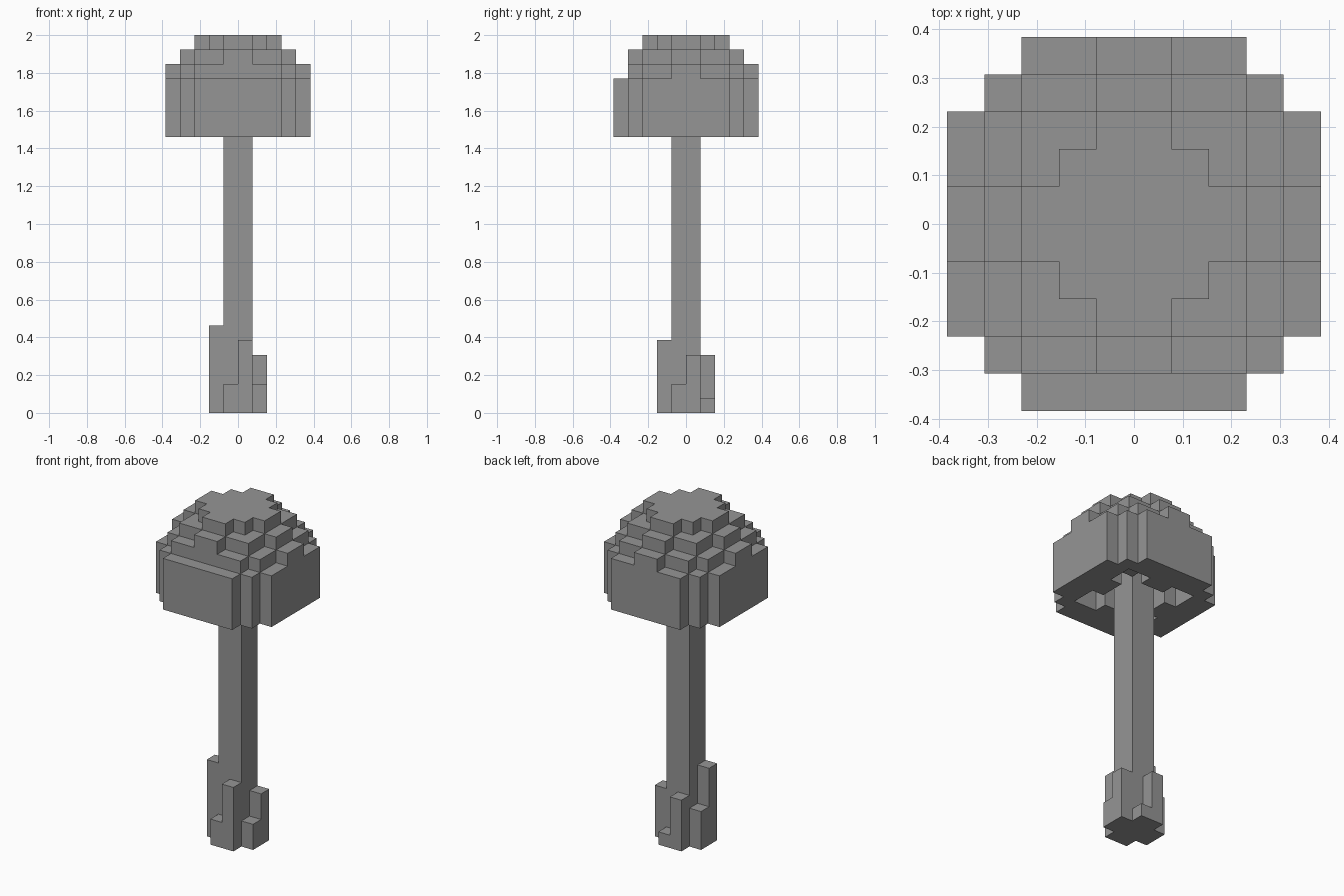
import bpy
import bmesh
import math
from mathutils import Vector

if "Cube" in bpy.data.objects:
    bpy.data.objects.remove(bpy.data.objects["Cube"])

UNIT = 2 / 26  # edge of one block

grey = bpy.data.materials.new("plain grey")
grey.use_nodes = True
grey.diffuse_color = (0.3, 0.3, 0.3, 1)
bsdf = next(n for n in grey.node_tree.nodes if n.type == "BSDF_PRINCIPLED")
bsdf.inputs["Base Color"].default_value = (0.3, 0.3, 0.3, 1)


def block(x0, x1, y0, y1, z0, z1):
    """Set of unit cells filling a box."""
    return {(x, y, z) for x in range(x0, x1) for y in range(y0, y1) for z in range(z0, z1)}


def layer(steps, z0, z1):
    """Stepped round plan: union of centred boxes given by half sizes."""
    cells = set()
    for a, b in steps:
        cells |= block(-a, a, -b, b, z0, z1)
    return cells


def build(name, cells):
    """Skin the outside of a set of cells and merge its flat faces."""
    bm = bmesh.new()
    for cell in cells:
        centre = Vector(cell) + Vector((0.5, 0.5, 0.5))
        for axis in range(3):
            for sign in (-1, 1):
                n = Vector((0, 0, 0))
                n[axis] = sign
                if tuple(int(c + d) for c, d in zip(cell, n)) in cells:
                    continue
                u = Vector((0, 0, 0))
                u[(axis + 1) % 3] = 0.5
                v = n.cross(u)
                mid = centre + n / 2
                corners = (mid - u - v, mid + u - v, mid + u + v, mid - u + v)
                bm.faces.new([bm.verts.new(c * UNIT) for c in corners])
    bmesh.ops.remove_doubles(bm, verts=bm.verts, dist=UNIT / 100)
    bmesh.ops.dissolve_limit(bm, angle_limit=math.radians(1), verts=bm.verts, edges=bm.edges)
    mesh = bpy.data.meshes.new(name)
    bm.to_mesh(mesh)
    bm.free()
    mesh.materials.append(grey)
    bpy.context.collection.objects.link(bpy.data.objects.new(name, mesh))


# Crown: stepped dome, its front rim one block lower than the others
crown = layer([(5, 3), (4, 4), (3, 5)], 19, 23)
crown |= layer([(5, 1), (4, 3), (3, 4), (1, 5)], 23, 24) - block(-5, 5, -5, -4, 23, 24)
crown |= layer([(4, 1), (3, 3), (1, 4)], 24, 25)
crown |= layer([(3, 1), (2, 2), (1, 3)], 25, 26)

# Hollow underside: square pocket with inward ribs and low inner corners
hollow = layer([(3, 3)], 19, 22)
ribs = layer([(3, 1), (1, 3)], 19, 22) - layer([(2, 2)], 19, 22)
low_corners = layer([(2, 2)], 20, 22) - layer([(2, 1), (1, 2)], 20, 22)
build("crown", crown - (hollow - ribs - low_corners))

# Trunk with uneven root blocks, two on each side
trunk = block(-1, 1, -1, 1, 0, 22)
roots = [
    (0, -2, 5), (-1, -2, 2),   # front
    (1, 0, 4), (1, -1, 2),     # left
    (0, 1, 1), (-1, 1, 4),     # back
    (-2, -1, 6), (-2, 0, 3),   # right
]
for x, y, height in roots:
    trunk |= block(x, x + 1, y, y + 1, 0, height)
build("trunk", trunk)
